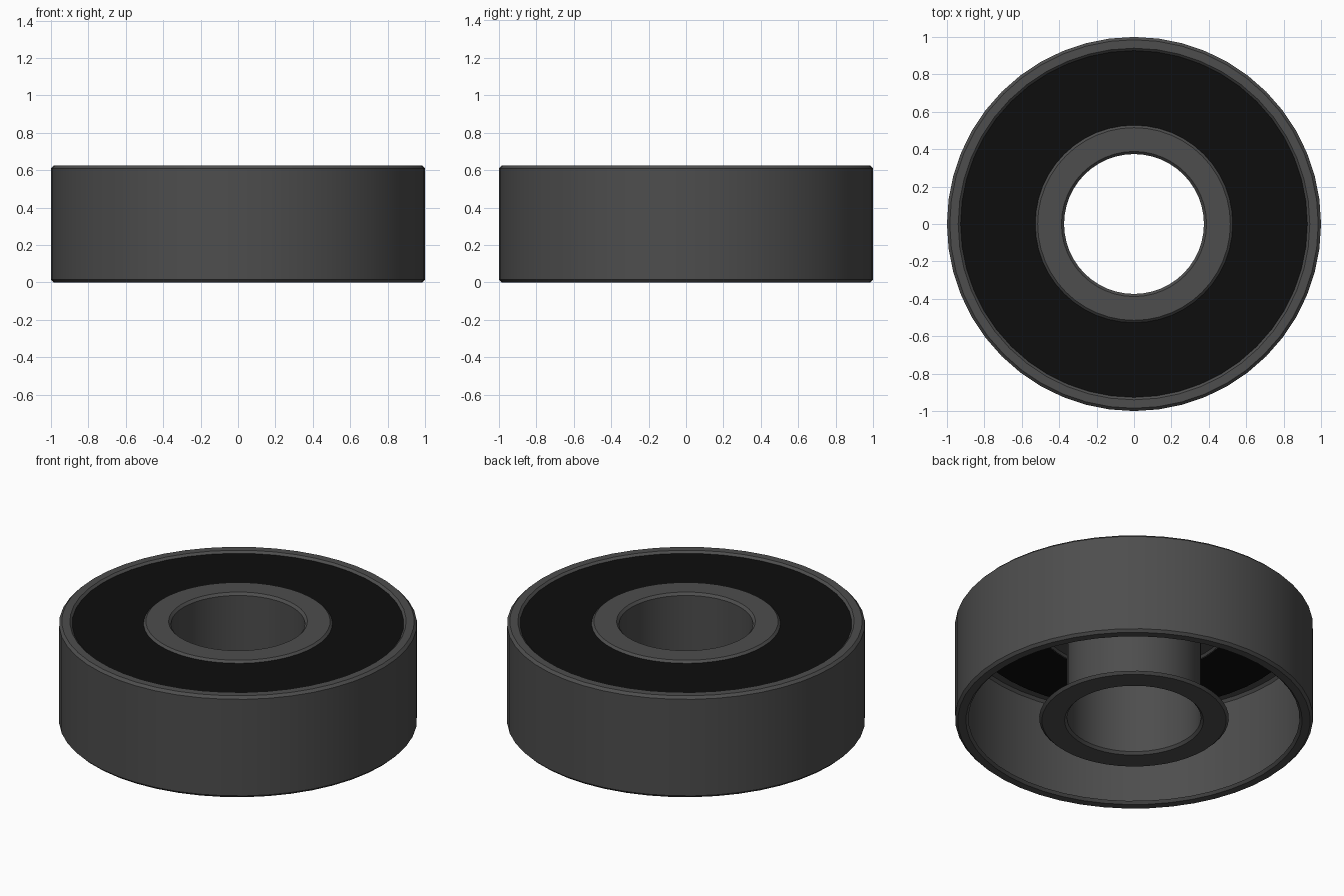
import bpy
import bmesh
from math import cos, sin, radians, tau

cube = bpy.data.objects.get("Cube")
if cube:
    bpy.data.objects.remove(cube, do_unlink=True)

SEGMENTS = 48
HEIGHT = 0.625
CHAMFER = 0.015


def make_material(name, rgb):
    mat = bpy.data.materials.new(name)
    mat.use_nodes = True
    mat.diffuse_color = (*rgb, 1)
    bsdf = mat.node_tree.nodes["Principled BSDF"]
    bsdf.inputs["Base Color"].default_value = (*rgb, 1)
    return mat


def lathe(name, profile, mat):
    """Revolve an open (radius, height) profile around z into a thin shell."""
    bm = bmesh.new()
    rings = []
    for s in range(SEGMENTS):
        a = tau * s / SEGMENTS
        rings.append([bm.verts.new((r * cos(a), r * sin(a), z)) for r, z in profile])
    for s, ring in enumerate(rings):
        after = rings[(s + 1) % SEGMENTS]
        for i in range(len(profile) - 1):
            bm.faces.new((ring[i], after[i], after[i + 1], ring[i + 1]))
    mesh = bpy.data.meshes.new(name)
    bm.to_mesh(mesh)
    bm.free()
    mesh.materials.append(mat)
    obj = bpy.data.objects.new(name, mesh)
    bpy.context.collection.objects.link(obj)
    bpy.ops.object.select_all(action="DESELECT")
    obj.select_set(True)
    bpy.context.view_layer.objects.active = obj
    bpy.ops.object.shade_smooth_by_angle(angle=radians(30))
    return obj


def mirrored(lower):
    """Complete a lower half profile with its upper half."""
    return lower + [(r, HEIGHT - z) for r, z in reversed(lower)]


steel = make_material("dark_steel", (0.075, 0.075, 0.075))
rubber = make_material("black_rubber", (0.004, 0.004, 0.004))

# Outer ring: wall with chamfered lips at both ends
lathe("outer_ring", mirrored([
    (0.925, CHAMFER), (0.94, 0), (1 - CHAMFER, 0), (1, CHAMFER)]), steel)

# Inner ring: thin bore sleeve with a chamfered flange at both ends
lathe("inner_ring", mirrored([
    (0.53, CHAMFER), (0.515, 0), (0.388, 0), (0.374, CHAMFER)])[::-1], steel)

# Seal: flat annulus closing the top only
seal_z = HEIGHT - CHAMFER + 0.002
lathe("seal", [(0.928, seal_z), (0.526, seal_z)], rubber)
